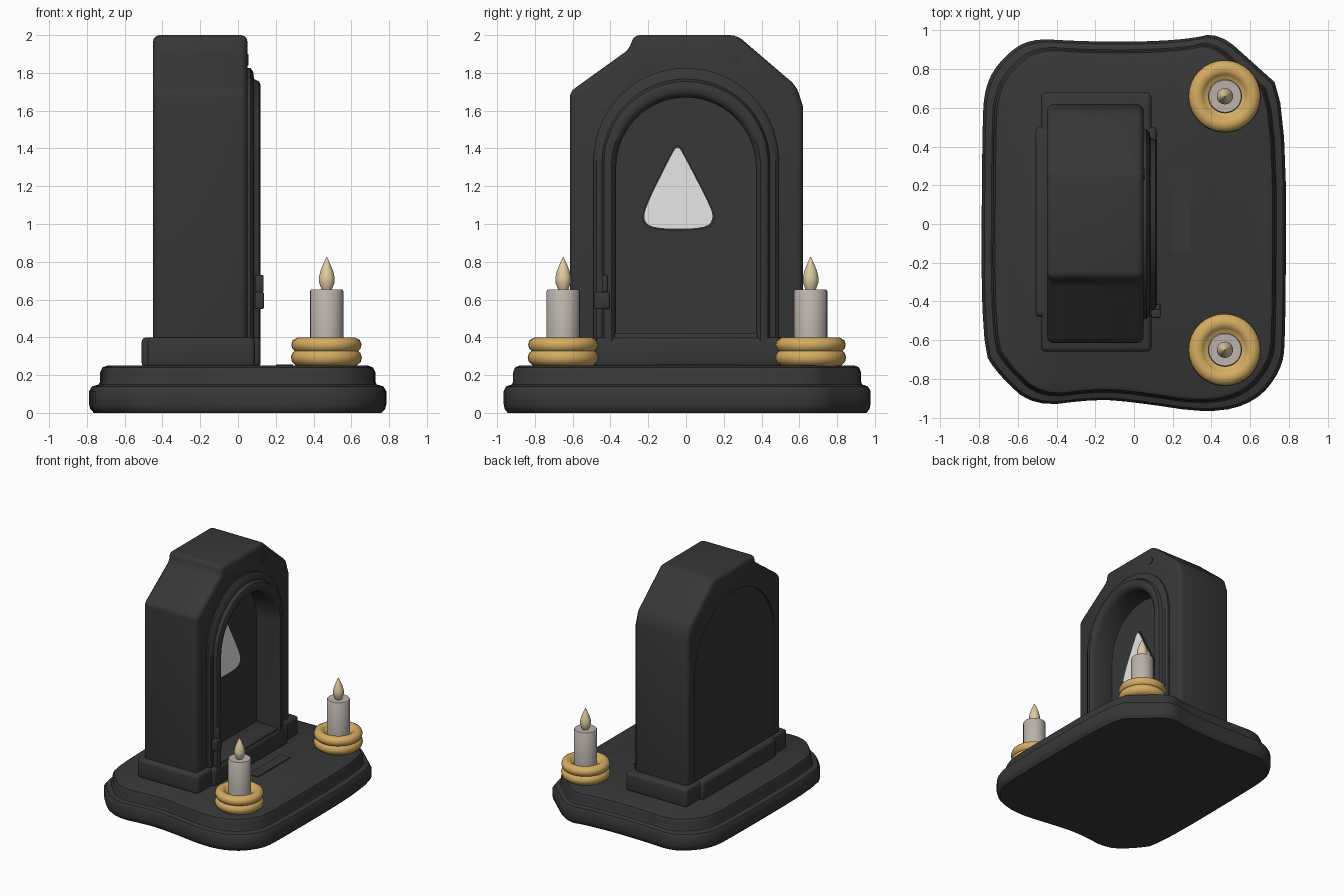
import bpy, bmesh, math
from mathutils import Vector

if "Cube" in bpy.data.objects:
    bpy.data.objects.remove(bpy.data.objects["Cube"])


def material(name, rgb):
    m = bpy.data.materials.new(name)
    m.diffuse_color = (*rgb, 1)
    m.use_nodes = True
    m.node_tree.nodes["Principled BSDF"].inputs["Base Color"].default_value = m.diffuse_color
    return m


STONE = material("dark_stone", (0.038, 0.038, 0.038))
WHITE = material("pale_glass", (0.88, 0.88, 0.88))
GOLD = material("gold", (0.66, 0.41, 0.12))
WAX = material("grey_wax", (0.50, 0.45, 0.41))
FLAME = material("cream_flame", (0.74, 0.60, 0.36))


def loft(name, rings, mat, bevel=0.0, cut=(), angle=35):
    """Join closed rings of points, cap both ends, bevel, cut and smooth."""
    bm = bmesh.new()
    rows = [[bm.verts.new(p) for p in r] for r in rings]
    n = len(rows[0])
    for a, b in zip(rows, rows[1:]):
        for i in range(n):
            j = (i + 1) % n
            bm.faces.new((a[i], a[j], b[j], b[i]))
    bm.faces.new(rows[0])
    bm.faces.new(rows[-1])
    bmesh.ops.recalc_face_normals(bm, faces=bm.faces)
    me = bpy.data.meshes.new(name)
    bm.to_mesh(me)
    bm.free()
    ob = bpy.data.objects.new(name, me)
    bpy.context.collection.objects.link(ob)
    me.materials.append(mat)
    bpy.ops.object.select_all(action='DESELECT')
    bpy.context.view_layer.objects.active = ob
    ob.select_set(True)
    if bevel:
        m = ob.modifiers.new("round", 'BEVEL')
        m.width, m.segments, m.limit_method = bevel, 3, 'ANGLE'
        m.angle_limit = math.radians(25)
        bpy.ops.object.modifier_apply(modifier=m.name)
    for c in cut:
        m = ob.modifiers.new("cut", 'BOOLEAN')
        m.operation, m.solver, m.object = 'DIFFERENCE', 'EXACT', c
        bpy.ops.object.modifier_apply(modifier=m.name)
        bpy.data.objects.remove(c)
    bpy.ops.object.shade_smooth_by_angle(angle=math.radians(angle))
    return ob


def prism_x(name, yz, x0, x1, mat, **kw):
    return loft(name, [[(x, y, z) for y, z in yz] for x in (x0, x1)], mat, **kw)


def box(name, x, y, z, mat, bevel=0.0):
    return prism_x(name, [(y[0], z[0]), (y[1], z[0]), (y[1], z[1]), (y[0], z[1])],
                   x[0], x[1], mat, bevel=bevel)


def lathe(name, profile, x, y, mat, n=32):
    rings = [[(x + r * math.cos(2 * math.pi * i / n), y + r * math.sin(2 * math.pi * i / n), z)
              for i in range(n)] for r, z in profile]
    return loft(name, rings, mat, angle=50)


def arch(r, spring, z0, n=28):
    arc = [(r * math.cos(math.pi * i / n), spring + r * math.sin(math.pi * i / n))
           for i in range(n + 1)]
    return [(r, z0)] + arc + [(-r, z0)]


def soften(pts, times=2):
    """Corner cutting for rounded outlines."""
    for _ in range(times):
        out = []
        for a, b in zip(pts, pts[1:] + pts[:1]):
            a, b = Vector(a), Vector(b)
            out += [tuple(a * 0.75 + b * 0.25), tuple(a * 0.25 + b * 0.75)]
        pts = out
    return pts


# Two-tier base with a waisted outline
outline = soften([(0.785, 0.68), (0.63, 0.82), (0.44, 0.99), (0.28, 0.955), (0, 0.94),
                  (-0.3, 0.945), (-0.54, 0.96), (-0.68, 0.86), (-0.77, 0.72), (-0.785, 0.5),
                  (-0.79, -0.64), (-0.7, -0.78), (-0.52, -0.945), (-0.2, -0.905), (0, -0.92),
                  (0.4, -0.98), (0.63, -0.92), (0.76, -0.76), (0.785, -0.6)])
tiers = [(0, 0.025), (0.02, 0.006), (0.045, 0), (0.115, 0), (0.14, 0.015), (0.15, 0.05),
         (0.165, 0.058), (0.215, 0.058), (0.24, 0.07), (0.25, 0.095)]
loft("base", [[(x * (1 - d / 0.79), y * (1 - d * 0.85 / 0.96), z) for x, y in outline]
              for z, d in tiers], STONE)
box("base_front_plate", (0.2, 0.29), (-0.15, 0.28), (0.245, 0.257), STONE)

# Headstone with a niche in front and a shallow arched panel behind
niche = prism_x("niche_cutter", arch(0.372, 1.30, 0.42), -0.09, 0.3, STONE)
panel = prism_x("panel_cutter", arch(0.53, 1.27, 0.41), -0.6, -0.435, STONE)
stone = [(-0.615, 0.25), (0.62, 0.25), (0.62, 1.62), (0.585, 1.73), (0.27, 2.0), (-0.28, 2.0),
         (-0.295, 1.93), (-0.615, 1.70)]
prism_x("headstone", stone, -0.45, 0.05, STONE, bevel=0.035, cut=(niche, panel))

# Raised moulded frame around the niche: a section swept along the arch
section = [(0.49, 0.0), (0.49, 0.065), (0.475, 0.08), (0.445, 0.085), (0.435, 0.112),
           (0.42, 0.12), (0.395, 0.12), (0.38, 0.108), (0.37, 0.08), (0.37, -0.05)]
curves = [arch(r, 1.30 + (r - 0.37) * 0.3, 0.37) for r, _ in section]
loft("niche_frame", [[(section[k][1], *curves[k][i]) for k in range(len(section))]
                     for i in range(len(curves[0]))], STONE)

# Stepped foot of the headstone
box("foot_ends", (-0.48, 0.09), (-0.66, 0.68), (0.24, 0.40), STONE, 0.025)
box("foot_middle", (-0.51, 0.12), (-0.48, 0.50), (0.24, 0.40), STONE, 0.025)
box("niche_sill", (-0.1, 0.105), (-0.38, 0.38), (0.38, 0.42), STONE, 0.01)

# Small details on the stone: latch and stud
box("latch", (0.09, 0.137), (-0.485, -0.405), (0.55, 0.64), STONE, 0.008)
box("latch_pin", (0.09, 0.135), (-0.445, -0.415), (0.64, 0.73), STONE, 0.006)
prism_x("stud", [(0.26 + 0.03 * math.cos(i * math.pi / 8), 1.87 + 0.03 * math.sin(i * math.pi / 8))
                 for i in range(16)], 0.03, 0.056, STONE)

# Pale triangular window on the niche wall
tri = soften([(-0.085, 1.35), (-0.045, 1.42), (-0.005, 1.35), (0.115, 1.12), (0.15, 1.03),
              (0.10, 0.975), (-0.17, 0.975), (-0.23, 1.02), (-0.2, 1.12)])
mid = Vector((-0.045, 1.13))
rim = [tuple(mid + (Vector(p) - mid) * 1.06) for p in tri]
prism_x("window_rim", rim, -0.1, -0.08, STONE)
prism_x("window", tri, -0.1, -0.073, WHITE)

# Candles in ringed gold holders
holder = [(0.12, 0.245), (0.16, 0.25), (0.182, 0.27), (0.188, 0.295), (0.18, 0.318),
          (0.168, 0.328), (0.18, 0.34), (0.186, 0.362), (0.178, 0.385), (0.155, 0.398),
          (0.13, 0.398), (0.112, 0.385), (0.1, 0.37), (0.02, 0.365)]
for side, y in (("left", -0.65), ("right", 0.66)):
    lathe(side + "_candle_holder", holder, 0.468, y, GOLD)
    lathe(side + "_candle", [(0.088, 0.36), (0.088, 0.645), (0.083, 0.652), (0.035, 0.65)],
          0.47, y, WAX)
    lathe(side + "_flame", [(0.02, 0.64), (0.03, 0.66), (0.041, 0.69), (0.042, 0.715),
                            (0.034, 0.75), (0.02, 0.785), (0.009, 0.81), (0.002, 0.825)],
          0.47, y, FLAME, 20)
